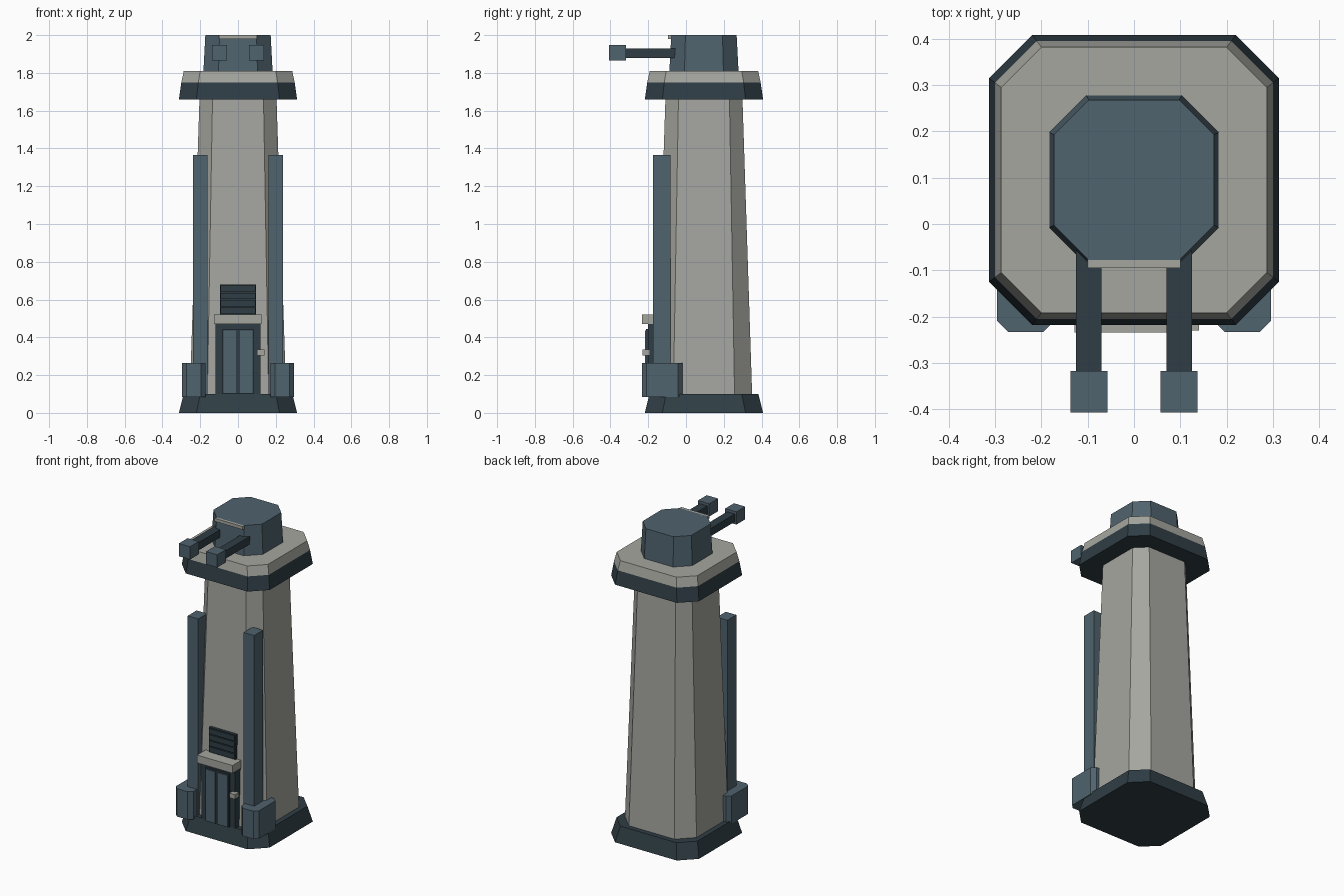
import bpy, bmesh

cube = bpy.data.objects.get("Cube")
if cube:
    bpy.data.objects.remove(cube, do_unlink=True)


def material(name, rgb):
    m = bpy.data.materials.new(name)
    m.use_nodes = True
    m.diffuse_color = (*rgb, 1)
    m.node_tree.nodes["Principled BSDF"].inputs["Base Color"].default_value = (*rgb, 1)
    return m


CONCRETE = material("warm grey concrete", (0.38, 0.38, 0.35))
STEEL = material("blue grey steel", (0.08, 0.125, 0.155))
DARK = material("dark slate metal", (0.029, 0.048, 0.06))

CENTRE = 0.095  # y of the tower axis


def finish(name, bm, mats):
    bmesh.ops.recalc_face_normals(bm, faces=bm.faces[:])
    mesh = bpy.data.meshes.new(name)
    bm.to_mesh(mesh)
    bm.free()
    for m in mats:
        mesh.materials.append(m)
    obj = bpy.data.objects.new(name, mesh)
    bpy.context.collection.objects.link(obj)
    return obj


def octagon_stack(name, levels, mats, y=CENTRE):
    """Loft chamfered squares; each level is (z, half width, half flat side)."""
    bm = bmesh.new()
    rings = []
    for z, h, f in levels:
        outline = [(f, -h), (h, -f), (h, f), (f, h), (-f, h), (-h, f), (-h, -f), (-f, -h)]
        rings.append([bm.verts.new((px, py + y, z)) for px, py in outline])
    bm.faces.new(rings[0])
    for step, (low, high) in enumerate(zip(rings, rings[1:])):
        for i in range(8):
            j = (i + 1) % 8
            face = bm.faces.new((low[i], low[j], high[j], high[i]))
            face.material_index = min(step, len(mats) - 1)
    bm.faces.new(rings[-1]).material_index = len(mats) - 1
    return finish(name, bm, mats)


def box(name, x, y, z, mat, chamfer=0):
    """Box from (min, max) ranges, with optional chamfered upright edges."""
    bm = bmesh.new()
    bmesh.ops.create_cube(bm, size=1)
    for v in bm.verts:
        v.co = [r[0] + (c + 0.5) * (r[1] - r[0]) for r, c in zip((x, y, z), v.co)]
    if chamfer:
        upright = [e for e in bm.edges if abs(e.verts[0].co.z - e.verts[1].co.z) > 0.01]
        bmesh.ops.bevel(bm, geom=upright, offset=chamfer, segments=1, affect='EDGES')
    return finish(name, bm, [mat])


def pair(name, x, y, z, mat, chamfer=0):
    box("left_" + name, x, y, z, mat, chamfer)
    box("right_" + name, (-x[1], -x[0]), y, z, mat, chamfer)


# Tower body
octagon_stack("base_plinth", [(0, 0.313, 0.22), (0.1, 0.288, 0.2)], [DARK])
octagon_stack("tower_shaft", [(0.1, 0.255, 0.162), (1.66, 0.204, 0.135)], [CONCRETE])
octagon_stack("platform", [(1.66, 0.313, 0.22), (1.75, 0.3, 0.21), (1.81, 0.287, 0.2)],
              [DARK, CONCRETE])

# Turret with twin guns
octagon_stack("turret", [(1.81, 0.183, 0.103), (2.0, 0.173, 0.098)], [STEEL])
box("turret_brow", (-0.1, 0.1), (-0.095, -0.06), (1.98, 2.0), CONCRETE)
pair("gun_barrel", (0.07, 0.125), (-0.33, -0.02), (1.88, 1.93), DARK)
pair("gun_muzzle", (0.057, 0.137), (-0.407, -0.318), (1.865, 1.947), STEEL)

# Front buttresses
pair("buttress", (0.162, 0.237), (-0.174, -0.083), (0.09, 1.365), STEEL)
pair("buttress_foot", (0.172, 0.296), (-0.233, -0.018), (0.085, 0.265), STEEL, 0.024)

# Doorway
box("door_frame", (-0.12, 0.12), (-0.2, -0.1), (0.1, 0.47), DARK)
box("door_slab", (-0.083, 0.083), (-0.212, -0.15), (0.1, 0.445), DARK)
pair("door_leaf", (0.01, 0.077), (-0.218, -0.21), (0.105, 0.437), STEEL)
box("door_lintel", (-0.128, 0.125), (-0.234, -0.1), (0.47, 0.52), CONCRETE)
box("door_control", (0.1, 0.14), (-0.23, -0.19), (0.305, 0.335), CONCRETE)

# Louvred vent above the door
box("vent_panel", (-0.095, 0.095), (-0.158, -0.1), (0.52, 0.68), DARK)
for i in range(4):
    low = 0.525 + i * 0.039
    box(f"vent_slat_{i + 1}", (-0.092, 0.092), (-0.166, -0.15), (low, low + 0.033), DARK)
